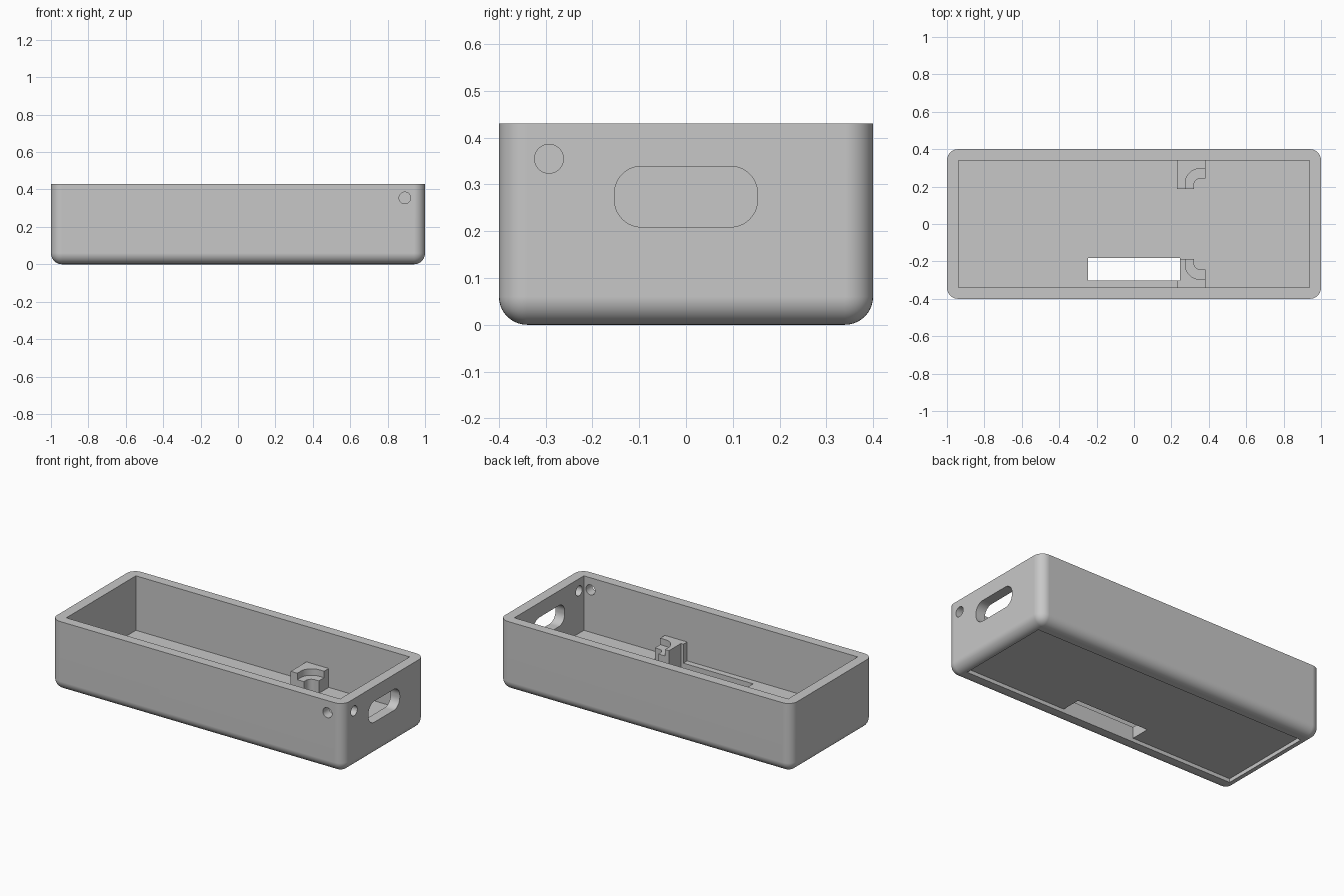
import bpy
import bmesh
from math import cos, sin, pi

cube = bpy.data.objects.get("Cube")
if cube:
    bpy.data.objects.remove(cube, do_unlink=True)

grey = bpy.data.materials.new("light grey plastic")
grey.use_nodes = True
colour = (0.575, 0.575, 0.575, 1)
grey.diffuse_color = colour
grey.node_tree.nodes["Principled BSDF"].inputs["Base Color"].default_value = colour

LENGTH, WIDTH, HEIGHT = 2.0, 0.8, 0.43
ROUND = 0.06
FLOOR = 0.093
RECESS = 0.023


def make_object(name, bm):
    bmesh.ops.recalc_face_normals(bm, faces=bm.faces[:])
    mesh = bpy.data.meshes.new(name)
    bm.to_mesh(mesh)
    bm.free()
    mesh.materials.append(grey)
    obj = bpy.data.objects.new(name, mesh)
    bpy.context.collection.objects.link(obj)
    return obj


def prism(name, outline, low, high, place=lambda a, b, c: (a, b, c)):
    """Extrude a flat outline between two levels; place maps it to x, y, z."""
    bm = bmesh.new()
    bottom = [bm.verts.new(place(a, b, low)) for a, b in outline]
    top = [bm.verts.new(place(a, b, high)) for a, b in outline]
    bm.faces.new(bottom)
    bm.faces.new(top)
    for i in range(len(outline)):
        j = (i + 1) % len(outline)
        bm.faces.new((bottom[i], bottom[j], top[j], top[i]))
    return make_object(name, bm)


def box(name, x0, x1, y0, y1, z0, z1):
    return prism(name, [(x0, y0), (x1, y0), (x1, y1), (x0, y1)], z0, z1)


def arc(cx, cy, r, start, end, steps=10):
    return [(cx + r * cos(start + (end - start) * i / steps),
             cy + r * sin(start + (end - start) * i / steps))
            for i in range(steps + 1)]


def rounded_rectangle(cx, cy, half_w, half_h, r):
    points = []
    for k, (sx, sy) in enumerate([(1, 1), (-1, 1), (-1, -1), (1, -1)]):
        points += arc(cx + sx * (half_w - r), cy + sy * (half_h - r), r,
                      k * pi / 2, (k + 1) * pi / 2)
    return points


def cut(target, cutters):
    for cutter in cutters:
        cutter.hide_render = True
        mod = target.modifiers.new("cut", "BOOLEAN")
        mod.operation = "DIFFERENCE"
        mod.solver = "EXACT"
        mod.object = cutter
    bpy.context.view_layer.update()
    graph = bpy.context.evaluated_depsgraph_get()
    result = bpy.data.meshes.new_from_object(target.evaluated_get(graph))
    target.modifiers.clear()
    target.data = result


# Case: block with rounded upright and bottom edges
bm = bmesh.new()
bmesh.ops.create_cube(bm, size=1)
for v in bm.verts:
    v.co = (v.co.x * LENGTH, v.co.y * WIDTH, (v.co.z + 0.5) * HEIGHT)
soft = [e for e in bm.edges if min(v.co.z for v in e.verts) < 0.01]
bmesh.ops.bevel(bm, geom=soft, offset=ROUND, segments=10, profile=0.5,
                affect="EDGES", clamp_overlap=True)
case = make_object("case", bm)

# Openings in the case; the floor slot runs flush with the recess's front wall
in_x, in_y, recess_y = 0.937, 0.34, 0.303
along_x = lambda a, b, c: (c, a, b)
along_y = lambda a, b, c: (a, c, b)
slot = box("floor_slot_cutter", -0.247, 0.247, -recess_y, -0.182, -0.1, 0.4)
cutters = [
    box("cavity_cutter", -in_x, in_x, -in_y, in_y, FLOOR, 1),
    box("underside_recess_cutter", -in_x, in_x, -recess_y, recess_y, -0.1, RECESS),
    slot,
    prism("end_opening_cutter", rounded_rectangle(0, 0.274, 0.153, 0.065, 0.058),
          0.8, 1.2, along_x),
    prism("end_hole_cutter", arc(-0.293, 0.355, 0.031, 0, 2 * pi, 32)[:-1],
          0.8, 1.2, along_x),
    prism("front_hole_cutter", arc(0.892, 0.355, 0.031, 0, 2 * pi, 32)[:-1],
          -0.6, -0.2, along_y),
]
cut(case, cutters)


# Corner brackets: a low curved ledge with a taller curved lip behind it
def bracket_outline(a, b, r):
    curve = arc(a + r, b - r, r, pi, pi / 2)
    return ([(0.23, 0.345), (0.23, 0.187), (a, 0.187)] + curve
            + [(0.383, b), (0.383, 0.345)])


parts = [case]
for side, sign in (("back", 1), ("front", -1)):
    flip = lambda a, b, c: (a, sign * b, c)
    ledge = prism(side + "_bracket_ledge", bracket_outline(0.32, 0.243, 0.035),
                  FLOOR - 0.01, 0.17, flip)
    lip = prism(side + "_bracket_lip", bracket_outline(0.275, 0.295, 0.075),
                0.17, 0.21, flip)
    if side == "front":
        cut(ledge, [slot])
        cut(lip, [slot])
    parts += [ledge, lip]

for cutter in cutters:
    bpy.data.objects.remove(cutter, do_unlink=True)

# Smooth the rounded surfaces, keep the edges crisp and the walls flat
bpy.ops.object.select_all(action="DESELECT")
for part in parts:
    part.select_set(True)
bpy.context.view_layer.objects.active = case
bpy.ops.object.shade_smooth_by_angle()
flatten = case.modifiers.new("flat walls", "WEIGHTED_NORMAL")
flatten.keep_sharp = True
